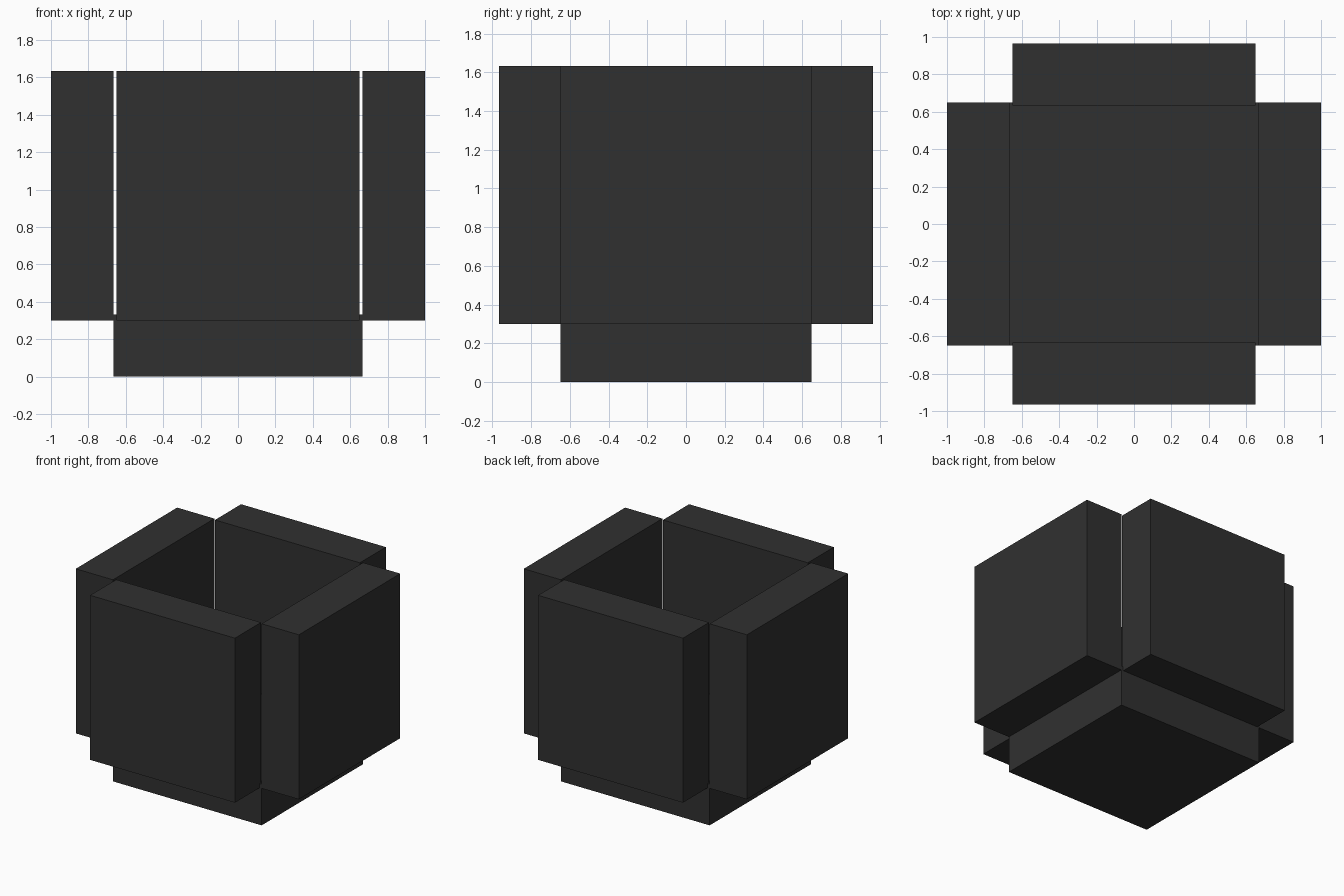
import bpy
import bmesh
from mathutils import Matrix, Vector

if "Cube" in bpy.data.objects:
    bpy.data.objects.remove(bpy.data.objects["Cube"])

charcoal = bpy.data.materials.new("charcoal")
charcoal.diffuse_color = (0.03, 0.03, 0.03, 1.0)
charcoal.use_nodes = True
charcoal.node_tree.nodes["Principled BSDF"].inputs["Base Color"].default_value = charcoal.diffuse_color


def slab(name, center, size):
    """Axis-aligned solid block."""
    bm = bmesh.new()
    bmesh.ops.create_cube(bm, size=1.0, matrix=Matrix.Diagonal((*size, 1.0)))
    mesh = bpy.data.meshes.new(name)
    bm.to_mesh(mesh)
    bm.free()
    mesh.materials.append(charcoal)
    obj = bpy.data.objects.new(name, mesh)
    obj.location = Vector(center)
    bpy.context.collection.objects.link(obj)
    return obj


WIDTH, HEIGHT, THICK = 1.298, 1.3333, 0.3333
PANEL_Z = 0.30 + HEIGHT / 2

# floor block
slab("base", (0, 0, THICK / 2), (HEIGHT, WIDTH, THICK))

# left and right walls, flush with the base sides
for name, s in (("left_wall", -1), ("right_wall", 1)):
    slab(name, (s * (1 - THICK / 2), 0, PANEL_Z), (THICK, WIDTH, HEIGHT))

# front and back walls, slightly overlapping the base
for name, s in (("front_wall", -1), ("back_wall", 1)):
    slab(name, (0, s * (0.966 - THICK / 2), PANEL_Z), (WIDTH, THICK, HEIGHT))
